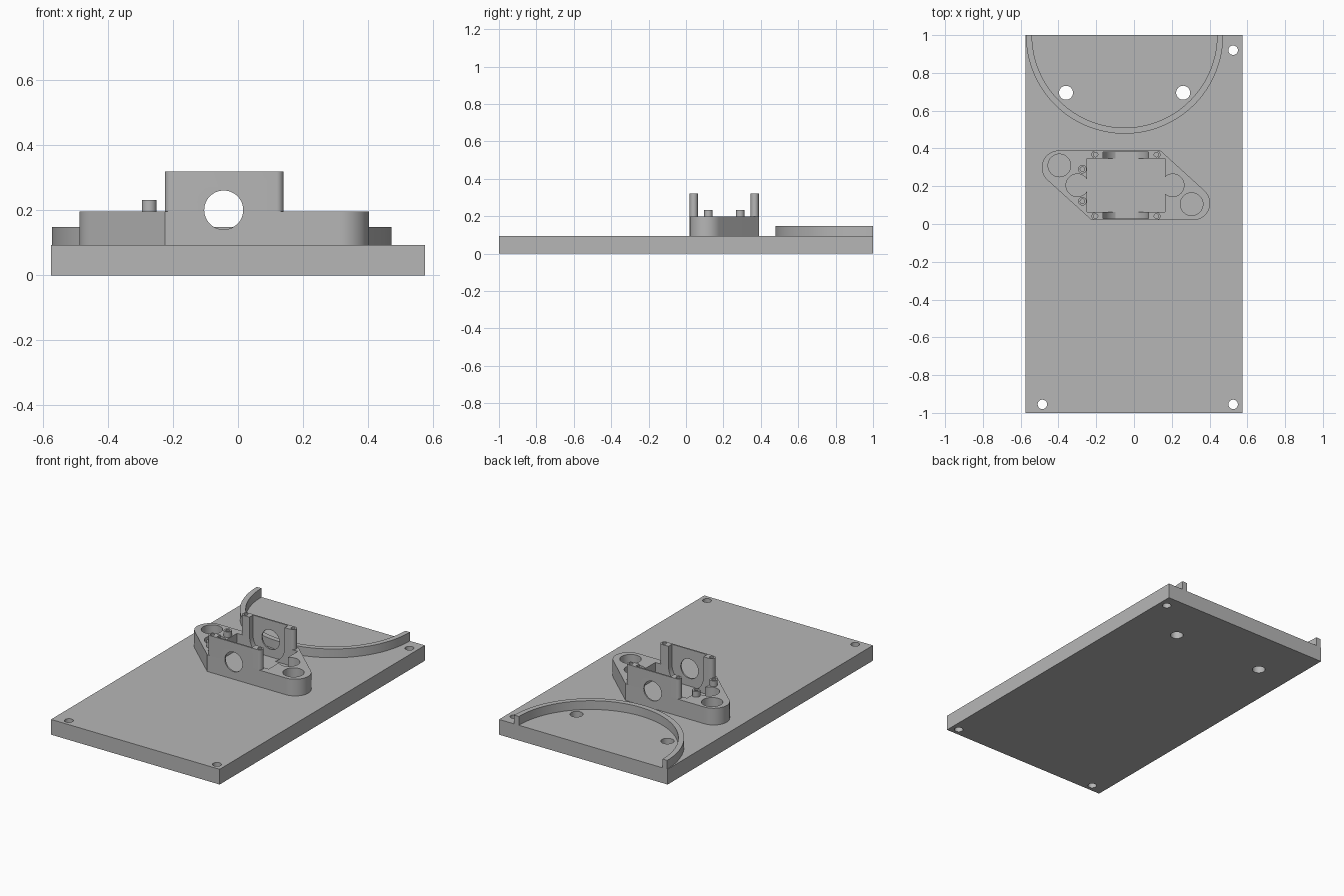
import bpy
import bmesh
from math import cos, sin, radians, pi

old = bpy.data.objects.get("Cube")
if old:
    bpy.data.objects.remove(old, do_unlink=True)

grey = bpy.data.materials.new("plain grey")
grey.use_nodes = True
COLOUR = (0.47, 0.47, 0.47, 1)
grey.diffuse_color = COLOUR
for node in grey.node_tree.nodes:
    if node.type == 'BSDF_PRINCIPLED':
        node.inputs["Base Color"].default_value = COLOUR


def arc(cx, cy, r, start, end, steps=24):
    return [(cx + r * cos(radians(start + (end - start) * i / steps)),
             cy + r * sin(radians(start + (end - start) * i / steps)))
            for i in range(steps + 1)]


def circle(cx, cy, r, steps=40):
    return arc(cx, cy, r, 0, 360, steps)[:-1]


def rect(x0, x1, y0, y1):
    return [(x0, y0), (x1, y0), (x1, y1), (x0, y1)]


def prism(name, outline, low, high, along='z'):
    """Extrude an outline along z, or an x-z outline along y."""
    bm = bmesh.new()
    place = (lambda p: (p[0], p[1], low)) if along == 'z' else (lambda p: (p[0], low, p[1]))
    face = bm.faces.new([bm.verts.new(place(p)) for p in outline])
    moved = bmesh.ops.extrude_face_region(bm, geom=[face])["geom"]
    step = (0, 0, high - low) if along == 'z' else (0, high - low, 0)
    bmesh.ops.translate(bm, vec=step,
                        verts=[v for v in moved if isinstance(v, bmesh.types.BMVert)])
    bmesh.ops.recalc_face_normals(bm, faces=bm.faces)
    mesh = bpy.data.meshes.new(name)
    bm.to_mesh(mesh)
    bm.free()
    mesh.materials.append(grey)
    obj = bpy.data.objects.new(name, mesh)
    bpy.context.collection.objects.link(obj)
    return obj


def cut(obj, outline, low, high, along='z'):
    cutter = prism("cutter", outline, low, high, along)
    cutter.hide_render = True
    mod = obj.modifiers.new("cut", 'BOOLEAN')
    mod.operation = 'DIFFERENCE'
    mod.solver = 'EXACT'
    mod.object = cutter
    bpy.context.view_layer.update()
    graph = bpy.context.evaluated_depsgraph_get()
    result = bpy.data.meshes.new_from_object(obj.evaluated_get(graph))
    obj.modifiers.clear()
    obj.data = result
    bpy.data.objects.remove(cutter, do_unlink=True)


PLATE_TOP, BASE_TOP, WALL_TOP = 0.094, 0.197, 0.32
parts = []

# Base plate with corner and motor screw holes
plate = prism("base_plate", rect(-0.575, 0.575, -1, 1), 0, PLATE_TOP)
for x, y, r in [(-0.485, -0.955, 0.025), (0.525, -0.955, 0.025), (0.525, 0.92, 0.025),
                (-0.36, 0.695, 0.037), (0.26, 0.695, 0.037)]:
    cut(plate, circle(x, y, r), -0.1, 0.2)
parts.append(plate)

# Half-round rim at the back edge
rim = arc(-0.05, 1, 0.522, 180, 360, 64) + arc(-0.05, 1, 0.49, 360, 180, 64)
parts.append(prism("half_round_rim", rim, PLATE_TOP, 0.148))

# Slanted mount body with pockets
outline = ([(-0.224, 0.02)] + arc(0.313, 0.11, 0.09, -90, 48)
           + [(0.14, 0.389)] + arc(-0.398, 0.299, 0.09, 90, 228))
mount = prism("mount_body", outline, PLATE_TOP, BASE_TOP)
cut(mount, rect(-0.25, 0.165, 0.063, 0.347), 0.05, 0.3)
for x, y in [(-0.395, 0.31), (0.305, 0.105), (-0.3, 0.205), (0.205, 0.205)]:
    cut(mount, circle(x, y, 0.06), 0.05, 0.3)
parts.append(mount)

# Upright walls with rounded ends and screw holes
walls = []
for name, y in [("front_wall", 0.0415), ("back_wall", 0.3675)]:
    r = 0.0215
    shape = arc(-0.2035, y, r, 90, 270, 16) + arc(0.1185, y, r, -90, 90, 16)
    wall = prism(name, shape, BASE_TOP, WALL_TOP)
    for x in (-0.2035, 0.1185):
        cut(wall, circle(x, y, 0.012, 20), 0.26, 0.4)
    walls.append(wall)
parts += walls

# Round-bottomed seats and the sight hole through both walls
seat = arc(-0.044, 0.201, 0.12, 180, 360, 40) + [(0.076, 0.4), (-0.164, 0.4)]
sight = circle(-0.044, 0.201, 0.06, 48)
for obj in [mount] + walls:
    cut(obj, seat, 0.029, 0.38, 'y')
    cut(obj, sight, -0.1, 0.5, 'y')

# Small hollow pegs beside the pocket
for name, y in [("front_peg", 0.12), ("back_peg", 0.29)]:
    peg = prism(name, circle(-0.273, y, 0.0225, 24), BASE_TOP, 0.232)
    cut(peg, circle(-0.273, y, 0.012, 20), BASE_TOP + 0.005, 0.3)
    parts.append(peg)

# Smooth the round faces and keep the edges sharp
for obj in parts:
    bpy.ops.object.select_all(action='DESELECT')
    obj.select_set(True)
    bpy.context.view_layer.objects.active = obj
    bpy.ops.object.shade_smooth_by_angle(angle=pi / 6)
